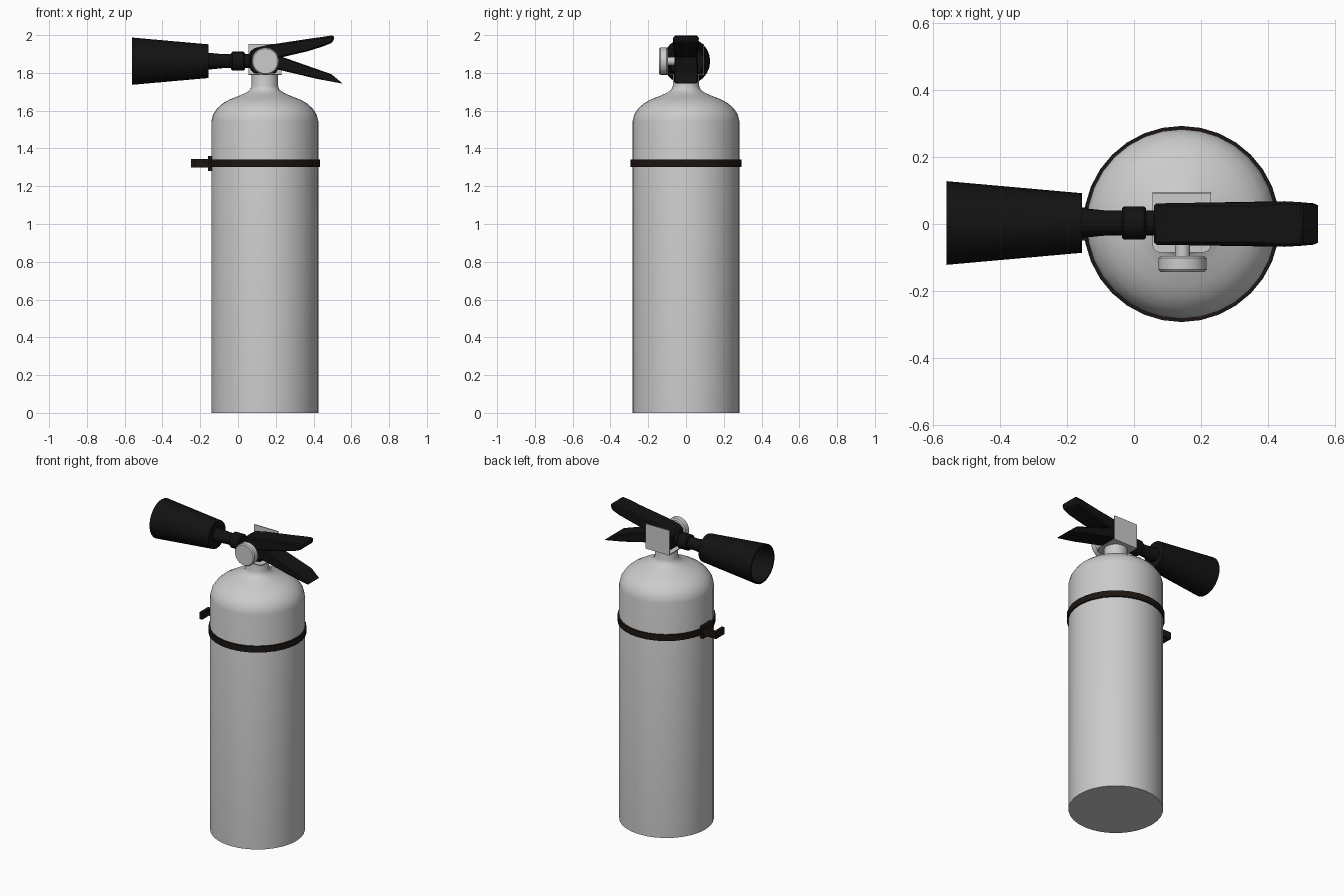
import bpy, bmesh, math
from mathutils import Vector

if "Cube" in bpy.data.objects:
    bpy.data.objects.remove(bpy.data.objects["Cube"])

CX, VZ = 0.142, 1.862          # tank axis, valve height


def material(name, rgb):
    m = bpy.data.materials.new(name)
    m.diffuse_color = (*rgb, 1)
    m.use_nodes = True
    m.node_tree.nodes["Principled BSDF"].inputs["Base Color"].default_value = m.diffuse_color
    return m


BLACK = material("black_plastic", (0.006, 0.006, 0.006))
BROWN = material("dark_strap", (0.012, 0.008, 0.006))


def finish(name, bm, mat=None, angle=35):
    bmesh.ops.recalc_face_normals(bm, faces=bm.faces)
    me = bpy.data.meshes.new(name)
    bm.to_mesh(me)
    bm.free()
    for p in me.polygons:
        p.use_smooth = True
    me.set_sharp_from_angle(angle=math.radians(angle))
    ob = bpy.data.objects.new(name, me)
    bpy.context.collection.objects.link(ob)
    if mat:
        me.materials.append(mat)
    return ob


def lathe(name, profile, origin, axis=(0, 0, 1), n=32, mat=None, closed=False, angle=35):
    """Spin (radius, height) points about an axis."""
    bm = bmesh.new()
    q = Vector(axis).to_track_quat('Z', 'Y')
    rings = []
    for r, h in profile:
        k = 1 if r == 0 else n
        rings.append([bm.verts.new(Vector(origin) + q @ Vector((
            r * math.cos(math.tau * i / n), r * math.sin(math.tau * i / n), h)))
            for i in range(k)])
    pairs = list(zip(rings, rings[1:]))
    if closed:
        pairs.append((rings[-1], rings[0]))
    for a, b in pairs:
        for i in range(n):
            j = (i + 1) % n
            f = [a[i % len(a)], a[j % len(a)], b[j % len(b)], b[i % len(b)]]
            bm.faces.new(list(dict.fromkeys(f)))
    return finish(name, bm, mat, angle)


def box(name, lo, hi, mat=None):
    bm = bmesh.new()
    bmesh.ops.create_cube(bm, size=1)
    for v in bm.verts:
        v.co = Vector([(a + b) / 2 + c * (b - a) for a, b, c in zip(lo, hi, v.co)])
    return finish(name, bm, mat)


def prism(name, outline, bevel, mat):
    """Side outline of (x, z, half width) extruded across y."""
    bm = bmesh.new()
    left = [bm.verts.new((x, -w, z)) for x, z, w in outline]
    right = [bm.verts.new((x, w, z)) for x, z, w in outline]
    bm.faces.new(left)
    bm.faces.new(right[::-1])
    n = len(outline)
    for i in range(n):
        j = (i + 1) % n
        bm.faces.new((left[i], left[j], right[j], right[i]))
    ob = finish(name, bm, mat, 20)
    b = ob.modifiers.new("bevel", 'BEVEL')
    b.width, b.segments, b.limit_method = bevel, 1, 'ANGLE'
    return ob


# tank with shoulder and neck
lathe("tank", [(0, 0), (0.283, 0), (0.283, 1.545), (0.274, 1.58), (0.252, 1.613),
               (0.222, 1.639), (0.185, 1.66), (0.14, 1.677), (0.1, 1.695),
               (0.078, 1.71), (0.07, 1.73), (0.07, 1.795), (0, 1.795)], (CX, 0, 0))

# strap band with clasp plate and hook
lathe("strap", [(0.28, 1.302), (0.293, 1.302), (0.293, 1.342), (0.28, 1.342)],
      (CX, 0, 0), mat=BROWN, closed=True)
box("clasp_plate", (-0.16, -0.05, 1.28), (-0.138, 0.05, 1.36), BROWN)
box("hook_arm", (-0.25, 0.025, 1.3), (-0.15, 0.045, 1.345), BROWN)
box("hook_end", (-0.25, -0.045, 1.3), (-0.23, 0.045, 1.345), BROWN)

# thin bent bracket behind and under the valve
box("bracket_back", (0.055, 0.089, 1.79), (0.23, 0.095, 1.953))
bm = bmesh.new()
pts = [(0.055, 0.095), (0.055, -0.065), (0.061, -0.079), (0.075, -0.085),
       (0.21, -0.085), (0.224, -0.079), (0.23, -0.065), (0.23, 0.095)]
base = bm.faces.new([bm.verts.new((x, y, 1.789)) for x, y in pts])
ext = bmesh.ops.extrude_face_region(bm, geom=[base], use_keep_orig=True)
for v in ext["geom"]:
    if isinstance(v, bmesh.types.BMVert):
        v.co.z += 0.006
finish("bracket_base", bm)

# pressure gauge on the front
lathe("gauge", [(0, -0.01), (0.022, -0.01), (0.022, 0.045), (0.064, 0.045), (0.072, 0.052),
                (0.072, 0.086), (0.066, 0.093), (0, 0.093)],
      (0.145, -0.05, VZ), (0, -1, 0))

# outlet pipe, collar and hollow horn, running towards -x
lathe("outlet_pipe", [(0, -0.08), (0.037, -0.08), (0.037, 0.08), (0.045, 0.16), (0, 0.16)],
      (0, 0.003, VZ), (-1, 0, 0), 24, BLACK)
lathe("pipe_collar", [(0, -0.036), (0.044, -0.036), (0.05, -0.03), (0.05, 0.03),
                      (0.044, 0.036), (0, 0.036)],
      (0, 0.003, VZ), (-1, 0, 0), 24, BLACK)
lathe("horn", [(0, 0.155), (0.089, 0.155), (0.125, 0.56), (0.115, 0.56),
               (0.08, 0.17), (0, 0.17)], (0, 0.003, VZ), (-1, 0, 0), 24, BLACK)

# valve block joining the two handles
prism("valve_block", [(0.06, 1.825, 0.06), (0.085, 1.797, 0.06), (0.2, 1.797, 0.06),
                      (0.225, 1.85, 0.06), (0.225, 1.9, 0.06), (0.1, 1.9, 0.06),
                      (0.06, 1.88, 0.06)], 0.006, BLACK)

# squeeze lever above, carrying handle below
prism("upper_lever", [(0.06, 1.87, 0.062), (0.2, 1.875, 0.062), (0.37, 1.915, 0.062),
                      (0.45, 1.94, 0.068), (0.5, 1.96, 0.066), (0.51, 1.985, 0.064),
                      (0.505, 2.0, 0.064), (0.45, 1.991, 0.068), (0.37, 1.98, 0.062),
                      (0.155, 1.947, 0.062), (0.09, 1.932, 0.062), (0.06, 1.912, 0.062)],
      0.012, BLACK)
prism("lower_handle", [(0.18, 1.825, 0.06), (0.42, 1.768, 0.062), (0.555, 1.743, 0.062),
                       (0.495, 1.793, 0.066), (0.21, 1.893, 0.06), (0.18, 1.89, 0.06)],
      0.006, BLACK)
